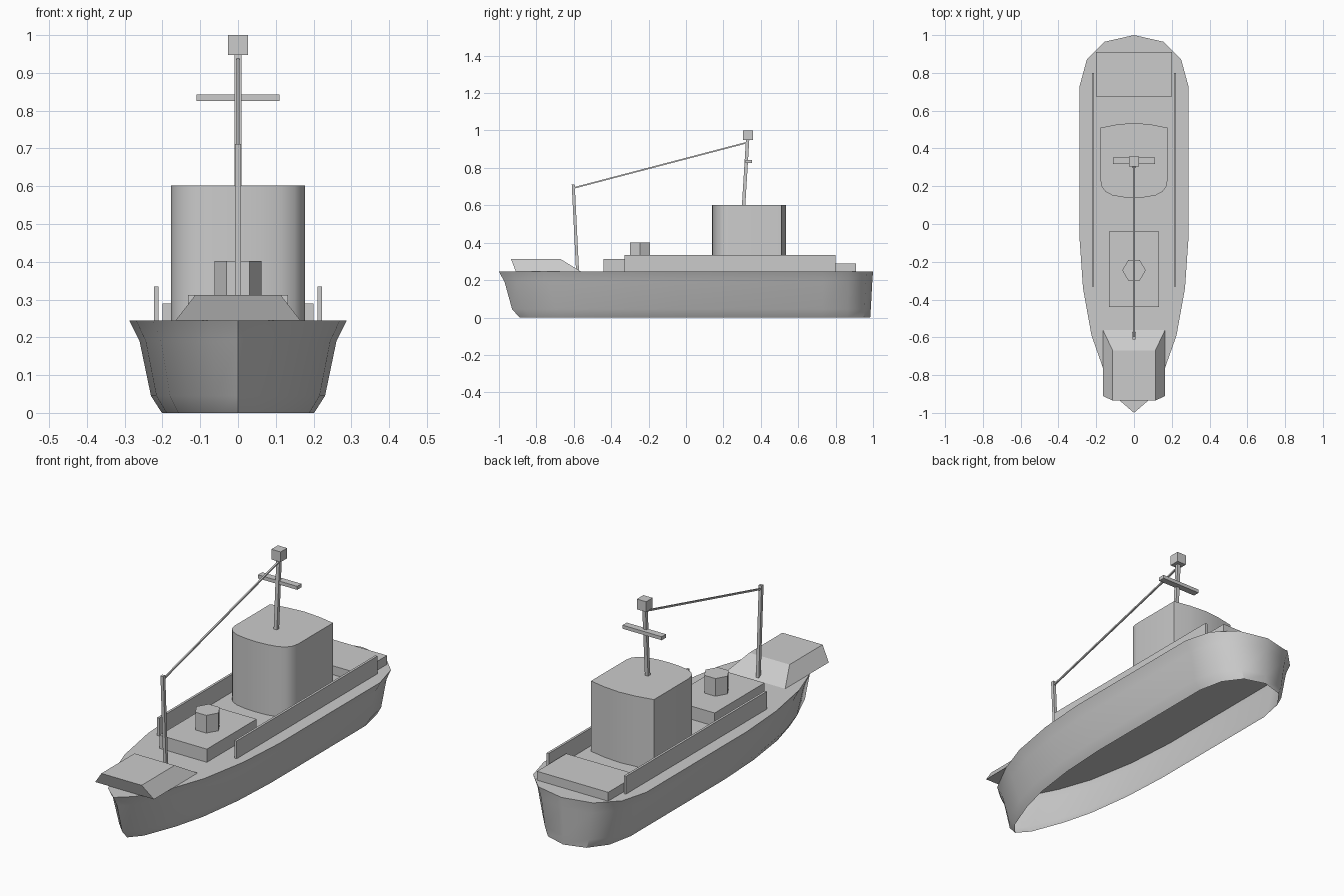
import bpy, bmesh, math
from mathutils import Vector

if "Cube" in bpy.data.objects:
    bpy.data.objects.remove(bpy.data.objects["Cube"])

grey = bpy.data.materials.new("plain_grey")
grey.use_nodes = True
grey.diffuse_color = (0.6, 0.6, 0.6, 1)
grey.node_tree.nodes["Principled BSDF"].inputs["Base Color"].default_value = (0.6, 0.6, 0.6, 1)

DECK = 0.245


def loft(name, rings, smooth=False, open_bottom=False):
    """Skin a stack of counter-clockwise rings, listed from bottom to top."""
    bm = bmesh.new()
    loops = [[bm.verts.new(p) for p in ring] for ring in rings]
    n = len(loops[0])
    for low, high in zip(loops, loops[1:]):
        for i in range(n):
            j = (i + 1) % n
            bm.faces.new((low[i], low[j], high[j], high[i]))
    bm.faces.new(loops[-1])
    if not open_bottom:
        bm.faces.new(loops[0][::-1])
    mesh = bpy.data.meshes.new(name)
    bm.to_mesh(mesh)
    bm.free()
    mesh.materials.append(grey)
    obj = bpy.data.objects.new(name, mesh)
    bpy.context.collection.objects.link(obj)
    if smooth:
        bpy.ops.object.select_all(action='DESELECT')
        obj.select_set(True)
        bpy.context.view_layer.objects.active = obj
        bpy.ops.object.shade_smooth_by_angle(angle=math.radians(35))
    return obj


def rect(half_x, y0, y1, z, x=0):
    return [(x - half_x, y0, z), (x + half_x, y0, z), (x + half_x, y1, z), (x - half_x, y1, z)]


def box(name, half_x, y0, y1, z0, z1, x=0):
    return loft(name, [rect(half_x, y0, y1, z, x) for z in (z0, z1)])


def mirrored(half):
    """Close a half outline that runs from the front centre to the back centre."""
    return half + [(-x, y) for x, y in half[-2:0:-1]]


def rod(name, start, end, radius):
    """Square bar between two points."""
    a, b = Vector(start), Vector(end)
    side = Vector((1, 0, 0))
    up = (b - a).normalized().cross(side)
    corners = [(-1, -1), (1, -1), (1, 1), (-1, 1)]
    return loft(name, [[p + radius * (side * u + up * v) for u, v in corners] for p in (a, b)])


# Hull: deck outline shrunk level by level, open underneath
outline = mirrored([(0, -1), (0.075, -0.935), (0.165, -0.76), (0.225, -0.59), (0.27, -0.34),
                    (0.288, -0.08), (0.288, 0.73), (0.25, 0.87), (0.155, 0.965), (0, 1)])
levels = [(0, 0.70, -0.89, 0.985), (0.045, 0.80, -0.93, 0.988),
          (0.19, 0.905, -0.97, 0.996), (DECK, 1, -1, 1)]
loft("hull", [[(x * s, bow + (y + 1) / 2 * (stern - bow), z) for x, y in outline]
              for z, s, bow, stern in levels], smooth=True, open_bottom=True)

# Bow platform
loft("bow_platform", [rect(0.165, -0.91, -0.56, DECK), rect(0.113, -0.935, -0.67, 0.312)])

# Deck boxes and side rails
box("fore_deckhouse", 0.133, -0.44, -0.04, DECK, 0.312)
box("aft_deckhouse", 0.2, 0.675, 0.91, DECK, 0.29)
for side, x in (("left", 0.217), ("right", -0.217)):
    box(side + "_rail", 0.006, -0.33, 0.8, DECK, 0.335, x)

# Six-sided post on the fore deckhouse
ring = [(0.062 * math.cos(k * math.pi / 3), -0.245 + 0.062 * math.sin(k * math.pi / 3))
        for k in range(6)]
loft("deck_post", [[(x, y, z) for x, y in ring] for z in (0.312, 0.402)])

# Bridge with rounded front corners and a bowed back
bridge = mirrored([(0, 0.138), (0.06, 0.142), (0.115, 0.152), (0.15, 0.17), (0.17, 0.195),
                   (0.177, 0.23), (0.177, 0.51), (0.09, 0.527), (0, 0.535)])
loft("bridge", [[(x, y, z) for x, y in bridge] for z in (DECK, 0.602)], smooth=True)

# Masts, yard, masthead and stay
rod("main_mast", (0, 0.308, 0.6), (0, 0.33, 0.96), 0.009)
box("yard", 0.11, 0.318, 0.352, 0.825, 0.843)
box("masthead", 0.026, 0.305, 0.357, 0.948, 1.0)
rod("fore_mast", (0, -0.58, 0.25), (0, -0.603, 0.712), 0.008)
rod("stay", (0, -0.603, 0.692), (0, 0.325, 0.935), 0.004)
